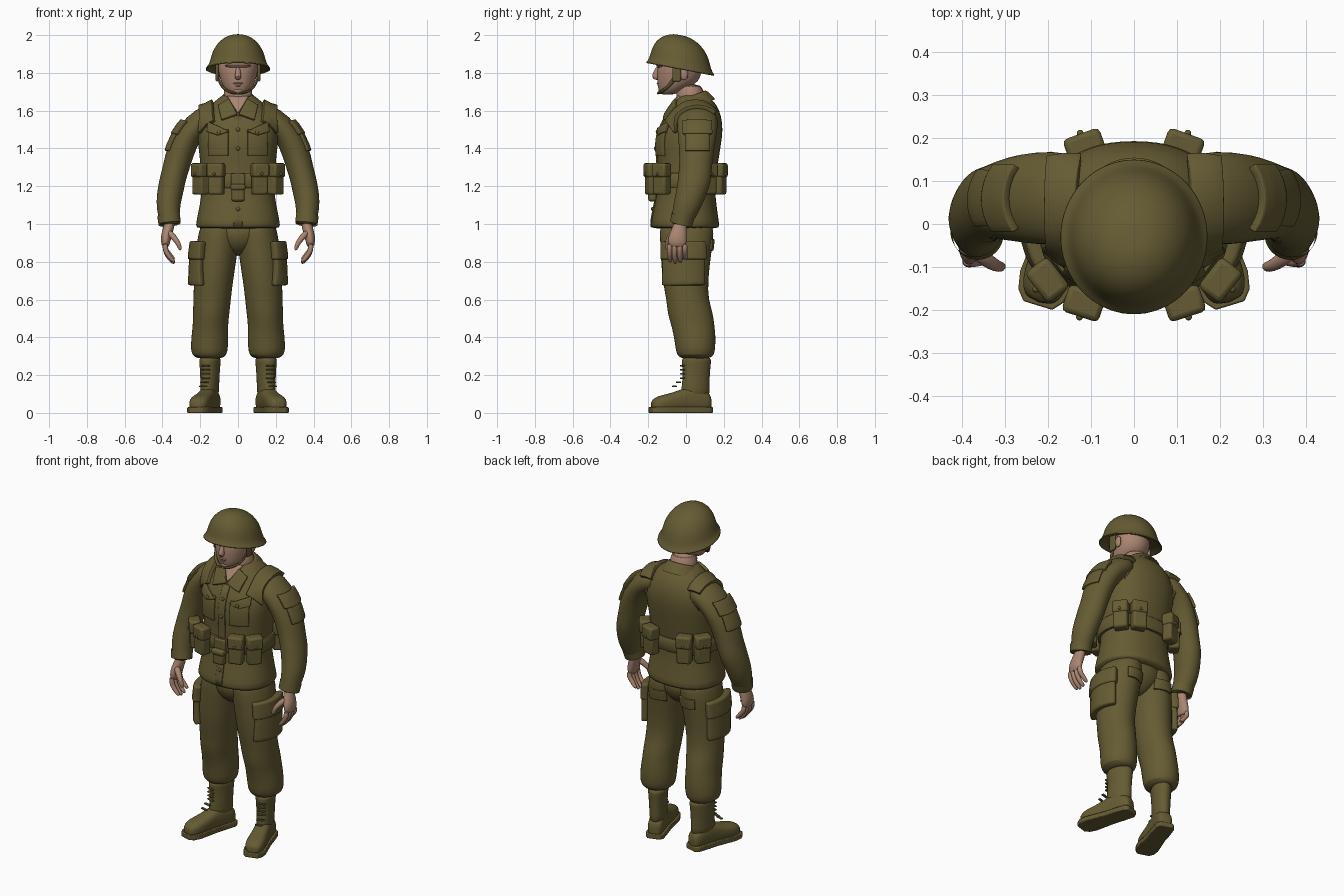
import bpy, bmesh
from math import sin, cos, pi, radians, copysign
from mathutils import Vector, Matrix
from mathutils.bvhtree import BVHTree

if "Cube" in bpy.data.objects:
    bpy.data.objects.remove(bpy.data.objects["Cube"])


def material(name, rgb):
    m = bpy.data.materials.new(name)
    m.use_nodes = True
    m.diffuse_color = (*rgb, 1)
    m.node_tree.nodes["Principled BSDF"].inputs["Base Color"].default_value = (*rgb, 1)
    return m


OLIVE = material("olive cloth", (0.13, 0.105, 0.033))
SKIN = material("skin", (0.40, 0.235, 0.165))
UP, SIDE, FRONT = Vector((0, 0, 1)), Vector((1, 0, 0)), Vector((0, -1, 0))
parts = []


def make(name, bm, mat=OLIVE, mirror=False, sub=0, thick=0, bevel=0):
    mesh = bpy.data.meshes.new(name)
    bm.to_mesh(mesh)
    bm.free()
    mesh.materials.append(mat)
    ob = bpy.data.objects.new(name, mesh)
    bpy.context.collection.objects.link(ob)
    parts.append(ob)
    if thick:
        s = ob.modifiers.new("Thickness", 'SOLIDIFY')
        s.thickness, s.offset = thick, 1
    if bevel:
        b = ob.modifiers.new("Bevel", 'BEVEL')
        b.width, b.segments = bevel, 2
    if sub:
        ob.modifiers.new("Smooth", 'SUBSURF').levels = sub
        ob.modifiers["Smooth"].render_levels = sub
    if mirror:
        ob.modifiers.new("Mirror", 'MIRROR').use_clip = False
    return ob


def loft(name, secs, mat=OLIVE, axis=None, n=20, power=1.0, sub=1, mirror=False, cap=True, turn=None):
    """Skin elliptical sections (x, y, z, depth radius, width radius) along a path."""
    bm, rings = bmesh.new(), []
    pts = [Vector(s[:3]) for s in secs]
    for i, s in enumerate(secs):
        t = Vector(axis) if axis else pts[min(i + 1, len(pts) - 1)] - pts[max(i - 1, 0)]
        t.normalize()
        ref = Vector((0, 1, 0)) if abs(t.y) < 0.8 else UP
        u = (ref - t * ref.dot(t)).normalized()
        v = t.cross(u)
        ring = []
        for k in range(n):
            c, d = cos(2 * pi * k / n), sin(2 * pi * k / n)
            c, d = copysign(abs(c) ** power, c), copysign(abs(d) ** power, d)
            ring.append(bm.verts.new(pts[i] + u * c * s[3] + v * d * s[4]))
        rings.append(ring)
    for a, b in zip(rings, rings[1:]):
        for k in range(n):
            bm.faces.new((a[k], a[(k + 1) % n], b[(k + 1) % n], b[k]))
    if cap:
        bm.faces.new(rings[0][::-1])
        bm.faces.new(rings[-1])
    bmesh.ops.recalc_face_normals(bm, faces=bm.faces)
    if turn:
        bm.transform(turn)
    return make(name, bm, mat, mirror, sub)


def box(name, loc, size, angle=0.0, mat=OLIVE, bevel=0.012, mirror=True, turn=None):
    bm = bmesh.new()
    bmesh.ops.create_cube(bm, size=1)
    m = Matrix.Translation(loc) @ Matrix.Rotation(angle, 4, 'Z') @ Matrix.Diagonal((*size, 1))
    bm.transform(turn @ m if turn else m)
    return make(name, bm, mat, mirror, bevel=bevel)


def ball(name, loc, size, mat=OLIVE, mirror=False):
    bm = bmesh.new()
    bmesh.ops.create_uvsphere(bm, u_segments=14, v_segments=8, radius=1)
    bm.transform(Matrix.Translation(loc) @ Matrix.Diagonal((*size, 1)))
    return make(name, bm, mat, mirror)


def surface(*obs):
    dg, bm = bpy.context.evaluated_depsgraph_get(), bmesh.new()
    for ob in obs:
        bm.from_mesh(ob.evaluated_get(dg).to_mesh())
    return BVHTree.FromBMesh(bm)


def drape(name, tree, rows, thick, mat=OLIVE, mirror=True, bevel=0.0):
    """Lay a cloth grid of (origin, direction) rays onto a surface."""
    bm, grid = bmesh.new(), []
    for row in rows:
        line = []
        for o, d in row:
            hit = tree.ray_cast(o, d)[0] or tree.find_nearest(o + d * 0.4)[0]
            line.append(bm.verts.new(hit + d * 0.004))
        grid.append(line)
    for a, b in zip(grid, grid[1:]):
        for k in range(len(a) - 1):
            bm.faces.new((a[k], a[k + 1], b[k + 1], b[k]))
    bm.normal_update()
    if sum(f.normal.dot(rows[0][0][1]) for f in bm.faces) > 0:
        bmesh.ops.reverse_faces(bm, faces=bm.faces)
    return make(name, bm, mat, mirror, thick=thick + 0.004, bevel=bevel)


def patch(name, tree, quad, look, thick, n=8, **kw):
    """Drape a four-cornered patch; corners are (across, height) seen along look."""
    across = SIDE if look.y else Vector((0, 1, 0))
    c = [across * a + UP * z - look * 0.5 for a, z in quad]
    rows = [[(c[0].lerp(c[1], i / n).lerp(c[3].lerp(c[2], i / n), j / n), look)
             for i in range(n + 1)] for j in range(n + 1)]
    return drape(name, tree, rows, thick, **kw)


def rect(a0, a1, z0, z1):
    return [(a0, z0), (a1, z0), (a1, z1), (a0, z1)]


# Jacket body, sleeves and trousers
jacket = loft("jacket", [
    (0, -.005, .975, .18, .222), (0, -.005, .985, .185, .226), (0, -.005, 1.06, .172, .213),
    (0, 0, 1.14, .158, .195), (0, 0, 1.22, .152, .195), (0, .01, 1.32, .16, .2),
    (0, .012, 1.42, .174, .212), (0, .025, 1.5, .172, .218), (0, .04, 1.57, .148, .195),
    (0, .048, 1.63, .118, .145), (0, .04, 1.67, .085, .1), (0, .035, 1.69, .06, .07)],
    axis=(0, 0, 1), n=28, power=.88)
sleeve = loft("sleeves", [
    (.10, .06, 1.58, .1, .07), (.19, .06, 1.55, .112, .072), (.26, .06, 1.48, .105, .07),
    (.305, .056, 1.39, .093, .076), (.33, .05, 1.29, .086, .07), (.345, .045, 1.24, .09, .069),
    (.355, .035, 1.19, .083, .07), (.37, .01, 1.11, .075, .066), (.366, -.012, 1.05, .064, .058),
    (.363, -.022, 1.02, .056, .056), (.36, -.026, 1.0, .056, .056), (.36, -.026, .998, .04, .04)],
    mirror=True)
leg = loft("trouser_legs", [
    (.09, .0, 1.04, .14, .1), (.1, .005, .95, .146, .11), (.115, 0, .85, .136, .114),
    (.13, -.005, .7, .122, .105), (.137, .008, .6, .112, .1), (.142, .022, .53, .122, .098),
    (.146, .035, .47, .116, .094), (.148, .046, .41, .112, .099), (.152, .05, .345, .107, .1),
    (.152, .05, .305, .1, .094), (.15, .05, .285, .075, .06)],
    axis=(0, 0, 1), mirror=True)
loft("trouser_seat", [(0, 0, .83, .05, .03), (0, 0, .87, .11, .1), (0, .002, .93, .143, .18),
                      (0, .002, 1.04, .145, .195)], axis=(0, 0, 1))
loft("cuffs", [(.367, -.015, 1.045, .064, .061), (.362, -.026, 1.0, .06, .06)], mirror=True, cap=False)

bpy.context.view_layer.update()
body, thigh = surface(jacket, sleeve), surface(leg)
BACK, INWARD = -FRONT * -1, -SIDE
AFT = -FRONT

# Jacket front: placket, chest pockets, lapels, buttons
patch("placket", body, rect(-.022, .022, .985, 1.57), AFT, .006, mirror=False, n=14)
patch("chest_pockets", body, rect(.05, .15, 1.36, 1.5), AFT, .012, bevel=.004)
patch("chest_pocket_flaps", body, [(.045, 1.485), (.1, 1.465), (.155, 1.485), (.15, 1.535)], AFT, .02, bevel=.004)
patch("open_neck", body, [(-.002, 1.585), (.002, 1.585), (.055, 1.67), (-.055, 1.67)], AFT, .008, mat=SKIN, mirror=False)
patch("lapels", body, [(.004, 1.575), (.085, 1.545), (.1, 1.62), (.045, 1.655)], AFT, .016, bevel=.004)
for x, z in ((.1, 1.485), (-.1, 1.485), (0, 1.5), (0, 1.4), (0, 1.08)):
    hit = body.ray_cast(Vector((x, -.6, z)), AFT)[0]
    ball("button", hit + FRONT * (.02 if x else .007), (.011, .007, .011))
loft("collar", [(0, .04, 1.615, .125, .125), (0, .035, 1.64, .112, .11), (0, .026, 1.675, .09, .088),
                (0, .024, 1.68, .08, .078), (0, .024, 1.65, .07, .07)],
     axis=(0, -.4, 1), mirror=False, cap=False)

# Load straps over the shoulders, with wider pads on top
def strap(name, width, a0, a1, thick, n):
    rows = []
    for i in range(n + 1):
        a = a0 + (a1 - a0) * i / n
        x = .125 + .04 * max(0, sin(a))
        rows.append([])
        for k in (-1, 0, 1):
            mid = Vector((x + k * width / 2, .03, 1.36))
            d = Vector((0, cos(a), -sin(a)))
            rows[-1].append((mid - d * .6, d))
    drape(name, body, rows, thick, bevel=.003)


strap("shoulder_straps", .045, radians(-25), radians(205), .014, 36)
strap("shoulder_pads", .075, radians(55), radians(118), .02, 12)

# Sleeve and thigh pockets
patch("sleeve_pockets", body, rect(0, .12, 1.385, 1.52), INWARD, .012, bevel=.004)
patch("sleeve_pocket_flaps", body, rect(-.01, .13, 1.47, 1.54), INWARD, .018, bevel=.004)
patch("thigh_pockets", thigh, rect(-.105, .085, .675, .89), INWARD, .032, bevel=.01)
patch("thigh_pocket_flaps", thigh, rect(-.11, .09, .81, .905), INWARD, .04, bevel=.01)
patch("hip_pocket_flaps", thigh, rect(.05, .15, .86, .92), FRONT, .01, bevel=.003)

# Belt, buckle and pouches
loft("belt", [(0, .002, z, .168 + d, .208 + d) for z, d in
              ((1.19, -.03), (1.19, 0), (1.195, .004), (1.265, .004), (1.27, 0), (1.27, -.03))],
     axis=(0, 0, 1), n=28, power=.88, sub=0, cap=False)
box("buckle", (0, -.172, 1.23), (.075, .022, .075), mirror=False, bevel=.006)
box("belt_case", (0, -.178, 1.165), (.07, .045, .09), mirror=False)
box("belt_case_flap", (0, -.18, 1.195), (.08, .055, .035), mirror=False)
for x, y, turn in ((.115, -.18, 18), (.198, -.128, 52), (.112, .175, 160), (.19, .115, 125)):
    a = radians(turn)
    out = Vector((sin(a), -cos(a), 0))
    at = Vector((x, y, 0))
    box("pouch", at + UP * 1.235, (.082, .06, .16), a)
    box("pouch_flap", at + UP * 1.285 + out * .004, (.09, .066, .075), a)
    ball("pouch_stud", at + UP * 1.265 + out * .038, (.008, .008, .008), mirror=True)

# Boots, each built straight and then turned out
TURN = Matrix.Translation((.15, .05, 0)) @ Matrix.Rotation(radians(17), 4, 'Z')
FOOT = [(.085, .03, .08), (.065, .045, .105), (0, .047, .135), (-.06, .046, .125), (-.12, .051, .1),
        (-.18, .056, .088), (-.22, .048, .075), (-.243, .028, .055)]
loft("boot_feet", [(0, y, h / 2 + .008, h / 2, w) for y, w, h in FOOT],
     axis=(0, 1, 0), power=.75, mirror=True, turn=TURN)
loft("boot_shafts", [(0, 0, .07, .08, .045), (0, .0, .13, .078, .047), (0, .005, .2, .073, .049),
                     (0, .005, .265, .08, .054), (0, .005, .28, .082, .056), (0, .005, .3, .07, .05)],
     axis=(0, 0, 1), mirror=True, turn=TURN)
bm = bmesh.new()
outline = [(w + .007, y) for y, w, h in FOOT] + [(-w - .007, y) for y, w, h in FOOT[::-1]]
sole = bm.faces.new([bm.verts.new((x, y * 1.03, 0)) for x, y in outline])
top = bmesh.ops.extrude_face_region(bm, geom=[sole])["geom"]
bmesh.ops.translate(bm, vec=(0, 0, .03), verts=[v for v in top if isinstance(v, bmesh.types.BMVert)])
bmesh.ops.recalc_face_normals(bm, faces=bm.faces)
bm.transform(TURN)
make("boot_soles", bm, mirror=True, bevel=.004)
for i in range(6):
    box("boot_lace", (0, -.072 - .022 * max(0, 2 - i), .14 + .022 * i), (.045, .016, .008),
        bevel=.003, turn=TURN)

# Hands with curled fingers
loft("palms", [(.36, -.026, 1.03, .035, .03), (.365, -.032, .985, .036, .028), (.378, -.042, .945, .048, .03),
               (.385, -.047, .905, .052, .026), (.383, -.047, .875, .045, .018)], SKIN, n=14, mirror=True)
for i in range(4):
    y, drop = -.087 + .027 * i, (.008, 0, .004, .02)[i]
    loft("finger", [(.386, y, .9, .014, .015), (.386, y, .865, .015, .015), (.372, y, .83 + drop, .014, .014),
                    (.35, y + .003, .803 + drop, .013, .012), (.335, y + .004, .79 + drop, .008, .007)],
         SKIN, n=10, mirror=True)
loft("thumbs", [(.37, -.06, .96, .02, .018), (.345, -.082, .935, .019, .018), (.32, -.098, .905, .015, .014),
                (.307, -.1, .875, .012, .012), (.305, -.098, .86, .007, .007)], SKIN, n=10, mirror=True)

# Head and face
loft("neck", [(0, .035, 1.58, .075, .08), (0, .025, 1.66, .074, .076), (0, .015, 1.75, .078, .08)],
     SKIN, axis=(0, 0, 1))
loft("head", [(0, -.1, 1.685, .025, .03), (0, -.088, 1.692, .05, .05), (0, -.068, 1.72, .082, .076),
              (0, -.042, 1.755, .112, .093), (0, -.036, 1.8, .12, .104), (0, -.033, 1.83, .118, .108),
              (0, -.03, 1.9, .11, .1)], SKIN, axis=(0, 0, 1))
loft("nose", [(0, -.148, 1.835, .01, .01), (0, -.157, 1.805, .016, .014), (0, -.164, 1.778, .021, .021),
              (0, -.155, 1.762, .01, .012)], SKIN, axis=(0, 0, 1), n=10)
ball("brow", (0, -.13, 1.838), (.07, .028, .012), SKIN)
ball("upper_lip", (0, -.142, 1.745), (.028, .014, .006), SKIN)
ball("lower_lip", (0, -.138, 1.733), (.024, .014, .007), SKIN)
ball("chin", (0, -.125, 1.705), (.03, .022, .018), SKIN)
ball("ears", (.106, -.01, 1.795), (.012, .022, .034), SKIN, mirror=True)

# Helmet and chin strap
loft("helmet", [(0, -.03, 1.85, .13, .12), (0, -.03, 1.826, .168, .157), (0, -.03, 1.815, .183, .171),
                (0, -.03, 1.823, .186, .174), (0, -.03, 1.838, .172, .158), (0, -.03, 1.865, .163, .148),
                (0, -.03, 1.905, .153, .138), (0, -.03, 1.945, .131, .117), (0, -.03, 1.978, .095, .085),
                (0, -.03, 1.997, .05, .045), (0, -.03, 2.0, .02, .018)], axis=(0, .19, 1), n=32)
box("strap_tabs", (.111, -.05, 1.805), (.014, .045, .1), bevel=.006)
loft("chin_strap", [(.108, -.05, 1.79, .012, .008), (.1, -.07, 1.755, .011, .007), (.082, -.1, 1.72, .01, .008),
                    (.05, -.135, 1.698, .01, .008), (0, -.152, 1.69, .01, .008)], n=8, mirror=True)

# Smooth shading with crisp edges
bpy.ops.object.select_all(action='DESELECT')
for ob in parts:
    ob.select_set(True)
bpy.context.view_layer.objects.active = parts[0]
bpy.ops.object.shade_smooth_by_angle(angle=radians(45))
